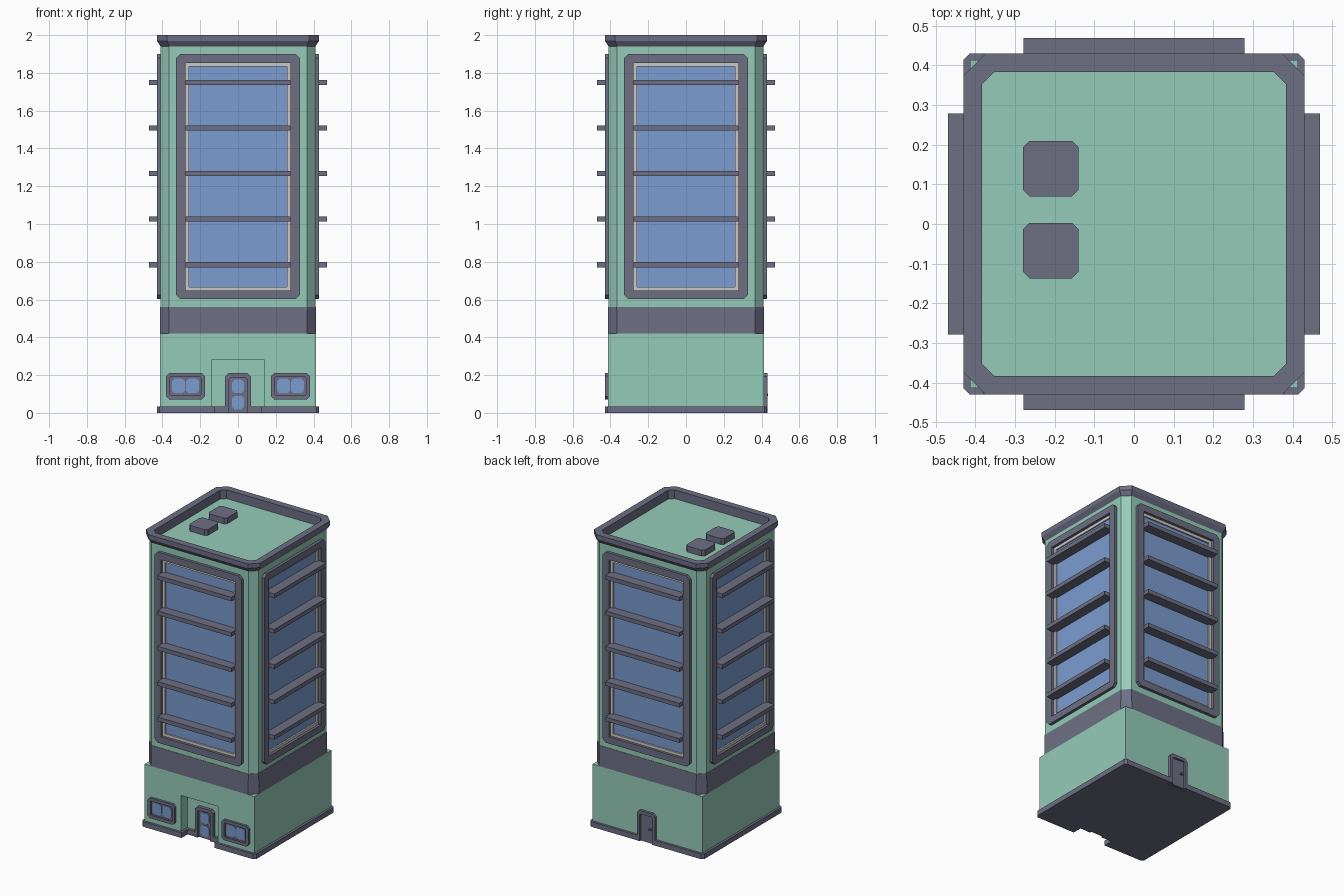
import bpy, bmesh, math
from mathutils import Matrix

if "Cube" in bpy.data.objects:
    bpy.data.objects.remove(bpy.data.objects["Cube"])


def material(name, rgb):
    m = bpy.data.materials.new(name)
    m.diffuse_color = (*rgb, 1)
    m.use_nodes = True
    m.node_tree.nodes["Principled BSDF"].inputs["Base Color"].default_value = m.diffuse_color
    return m


GREEN = material("mint wall", (0.30, 0.60, 0.49))
GREY = material("slate trim", (0.155, 0.16, 0.23))
BLUE = material("blue glass", (0.197, 0.335, 0.63))
LIGHT = material("pale window lining", (0.60, 0.59, 0.56))


def rect(x0, x1, y0, y1, c=0.0):
    """Rectangle outline with chamfered corners, always 8 points."""
    return [(x0 + c, y0), (x1 - c, y0), (x1, y0 + c), (x1, y1 - c),
            (x1 - c, y1), (x0 + c, y1), (x0, y1 - c), (x0, y0 + c)]


def square(h, c=0.0):
    return rect(-h, h, -h, h, c)


def loft(name, rings, mat, cyclic=False, side=None):
    """Skin (outline, height) rings. With side=0..3 the outline lies on a wall
    (across, up) and height is the distance outward from the centre."""
    bm = bmesh.new()
    rows = [[bm.verts.new((x, y, h)) for x, y in pts] for pts, h in rings]
    n = len(rows[0])
    pairs = list(zip(rows, rows[1:]))
    if cyclic:
        pairs.append((rows[-1], rows[0]))
    else:
        bm.faces.new(rows[0])
        bm.faces.new(rows[-1])
    for a, b in pairs:
        for i in range(n):
            j = (i + 1) % n
            bm.faces.new((a[i], a[j], b[j], b[i]))
    bmesh.ops.remove_doubles(bm, verts=bm.verts, dist=1e-5)
    if side is not None:
        m = Matrix.Rotation(side * math.pi / 2, 4, 'Z') @ Matrix.Rotation(math.pi / 2, 4, 'X')
        bm.transform(m)
    bmesh.ops.recalc_face_normals(bm, faces=bm.faces)
    me = bpy.data.meshes.new(name)
    bm.to_mesh(me)
    bm.free()
    me.materials.append(mat)
    ob = bpy.data.objects.new(name, me)
    bpy.context.collection.objects.link(ob)
    return ob


def prism(name, pts, a, b, mat, side=None):
    return loft(name, [(pts, a), (pts, b)], mat, side=side)


def frame(name, outer, inner, a, b, mat, side):
    return loft(name, [(outer, a), (outer, b), (inner, b), (inner, a)], mat, True, side)


def cut(ob, cutter):
    mod = ob.modifiers.new("cut", 'BOOLEAN')
    mod.operation = 'DIFFERENCE'
    mod.solver = 'EXACT'
    mod.object = cutter
    cutter.hide_render = True
    bpy.context.view_layer.objects.active = ob
    bpy.ops.object.modifier_apply(modifier=mod.name)
    bpy.data.objects.remove(cutter)


# ground plinth with notches for the entrance niche and both doors
D = 0.068
half = [(D, -0.34), (D, -0.365), (0.125, -0.365), (0.125, -0.43), (0.415, -0.43),
        (0.43, -0.415), (0.43, 0.415), (0.415, 0.43), (D, 0.43), (D, 0.40)]
prism("plinth", half + [(-x, y) for x, y in reversed(half)], 0, 0.035, GREY)

# ground floor with entrance niche
base = prism("ground_floor", square(0.414), 0.01, 0.42, GREEN)
cut(base, prism("niche_cutter", rect(-0.14, 0.14, -0.1, 0.28), 0.345, 0.6, GREEN, 0))

# tower, band and roof rim
tower = prism("tower", square(0.41, 0.045), 0.41, 1.94, GREEN)
loft("band", [(square(0.414, 0.05), 0.42), (square(0.412, 0.045), 0.56)], GREY)
inner = square(0.383, 0.03)
loft("roof_rim", [(square(0.41, 0.045), 1.94), (square(0.43, 0.055), 1.97),
                  (square(0.43, 0.055), 2.0), (inner, 2.0), (inner, 1.935)], GREY, True)

# roof units
for y in (-0.137, 0.07):
    prism("roof_unit", rect(-0.28, -0.14, y, y + 0.14, 0.016), 1.93, 1.98, GREY)

# tall windows with fins on all four sides
opening = rect(-0.279, 0.279, 0.648, 1.853)
glass = rect(-0.26, 0.26, 0.667, 1.833)
for s in range(4):
    cut(tower, prism("window_cutter", opening, 0.395, 0.6, GREEN, s))
    frame("tall_window_frame", rect(-0.327, 0.327, 0.602, 1.9, 0.022), opening, 0.405, 0.43, GREY, s)
    frame("tall_window_lining", opening, glass, 0.394, 0.412, LIGHT, s)
    prism("tall_window_glass", glass, 0.39, 0.402, BLUE, s)
    for i in range(5):
        z = 0.785 + i * 0.241
        prism("window_fin", rect(-0.279, 0.279, z - 0.014, z + 0.014), 0.395, 0.47, GREY, s)

# small ground floor windows
for cx in (-0.278, 0.278):
    hole = rect(cx - 0.081, cx + 0.081, 0.093, 0.19, 0.004)
    frame("small_window_frame", rect(cx - 0.102, cx + 0.102, 0.072, 0.21, 0.016),
          hole, 0.41, 0.43, GREY, 0)
    prism("small_window_back", hole, 0.41, 0.417, GREY, 0)
    for dx in (-0.037, 0.037):
        prism("small_window_pane", rect(cx + dx - 0.034, cx + dx + 0.034, 0.104, 0.181, 0.014),
              0.415, 0.421, BLUE, 0)

# front and back doors
jamb = [(0.047, 0), (D, 0), (D, 0.192), (D - 0.018, 0.21)]
head = [(0.047, 0.18), (0.04, 0.187)]
arch = jamb + [(-x, z) for x, z in reversed(jamb)] + [(-x, z) for x, z in head] + \
    [(x, z) for x, z in reversed(head)]
for label, s, w in (("front", 0, 0.345), ("back", 2, 0.41)):
    prism(label + "_door_frame", arch, w - 0.005, w + 0.022, GREY, s)
    prism(label + "_door", rect(-0.048, 0.048, 0, 0.188), w - 0.005, w + 0.009, GREY, s)
for z in (0.018, 0.104):
    prism("front_door_pane", rect(-0.032, 0.032, z, z + 0.072, 0.014), 0.35, 0.358, BLUE, 0)
prism("back_door_handle", rect(0.018, 0.038, 0.09, 0.102, 0.003), 0.415, 0.433, GREY, 2)
